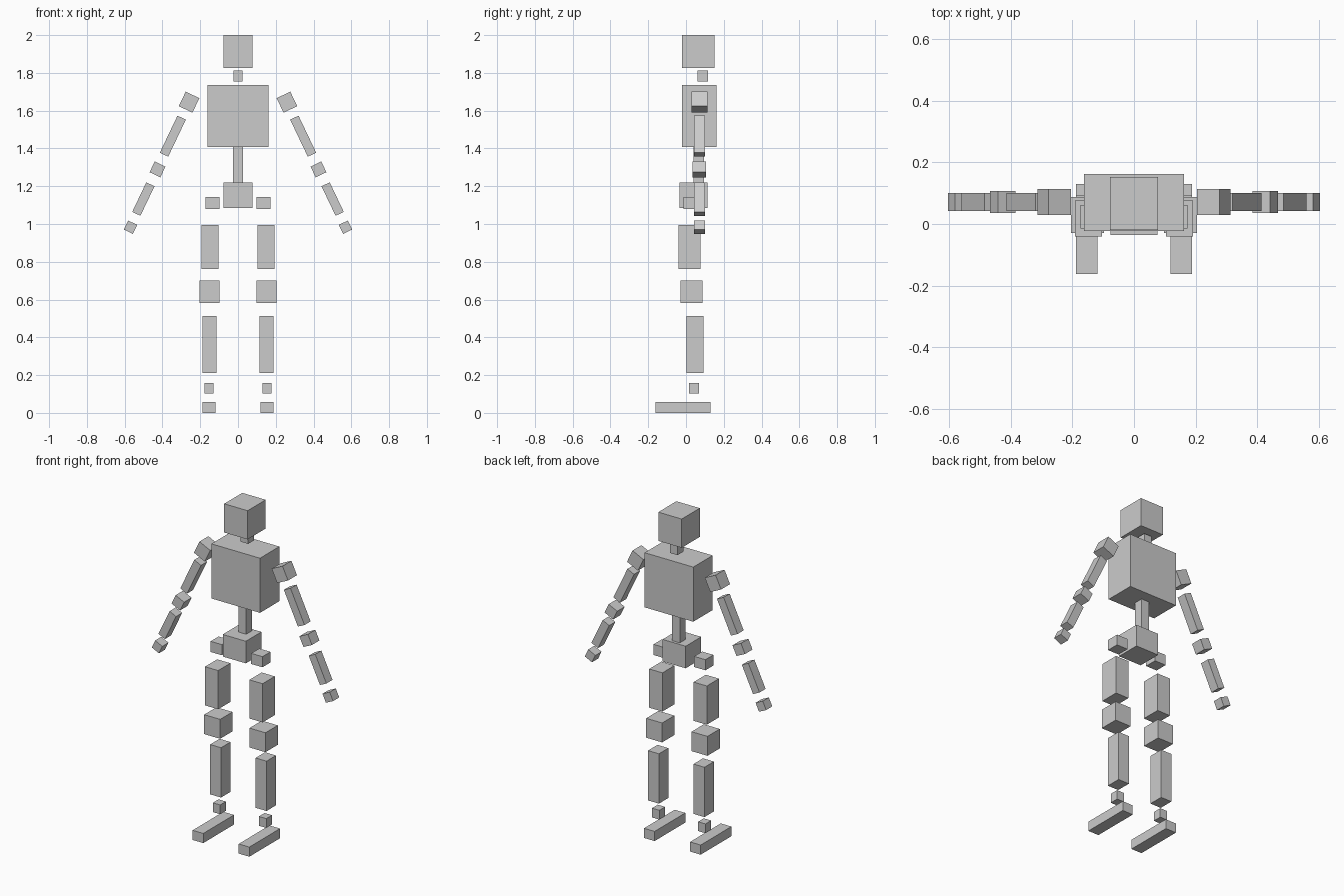
import bpy
from math import radians

ARM_TILT = radians(25.5)


def box(name, center, size, tilt=0.0):
    bpy.ops.mesh.primitive_cube_add(size=1, location=center, rotation=(0, tilt, 0))
    ob = bpy.context.object
    ob.name = name
    ob.scale = size
    return ob


def span(name, x, y, z):
    """Upright box from its (min, max) range on each axis."""
    r = (x, y, z)
    return box(name, [(a + b) / 2 for a, b in r], [b - a for a, b in r])


# Torso and head
span("head", (-0.078, 0.078), (-0.02, 0.152), (1.827, 2.0))
span("neck", (-0.025, 0.025), (0.061, 0.117), (1.755, 1.812))
span("chest", (-0.162, 0.162), (-0.022, 0.162), (1.408, 1.737))
span("spine", (-0.026, 0.026), (0.04, 0.096), (1.215, 1.41))
span("pelvis", (-0.077, 0.077), (-0.035, 0.113), (1.086, 1.219))

# Legs: x, y and z ranges for the right-hand side
legs = {
    "hip": ((0.098, 0.173), (-0.014, 0.062), (1.08, 1.144)),
    "thigh": ((0.104, 0.192), (-0.04, 0.076), (0.763, 0.996)),
    "knee": ((0.098, 0.204), (-0.03, 0.087), (0.583, 0.70)),
    "shin": ((0.115, 0.188), (0.003, 0.093), (0.212, 0.512)),
    "ankle": ((0.129, 0.178), (0.015, 0.069), (0.103, 0.159)),
    "foot": ((0.118, 0.189), (-0.162, 0.13), (0.0, 0.058)),
}

# Arms: centre x, centre z, thickness in x, depth in y, length
arms = {
    "shoulder": (0.259, 1.645, 0.08, 0.085, 0.085),
    "upper_arm": (0.345, 1.465, 0.049, 0.058, 0.217),
    "elbow": (0.426, 1.289, 0.063, 0.071, 0.063),
    "forearm": (0.501, 1.132, 0.048, 0.058, 0.173),
    "hand": (0.569, 0.983, 0.053, 0.058, 0.053),
}

for side, s in (("left", 1), ("right", -1)):
    for part, (x, y, z) in legs.items():
        span(f"{part}_{side}", sorted((s * x[0], s * x[1])), y, z)
    for part, (x, z, w, d, l) in arms.items():
        box(f"{part}_{side}", (s * x, 0.071, z), (w, d, l), -s * ARM_TILT)
